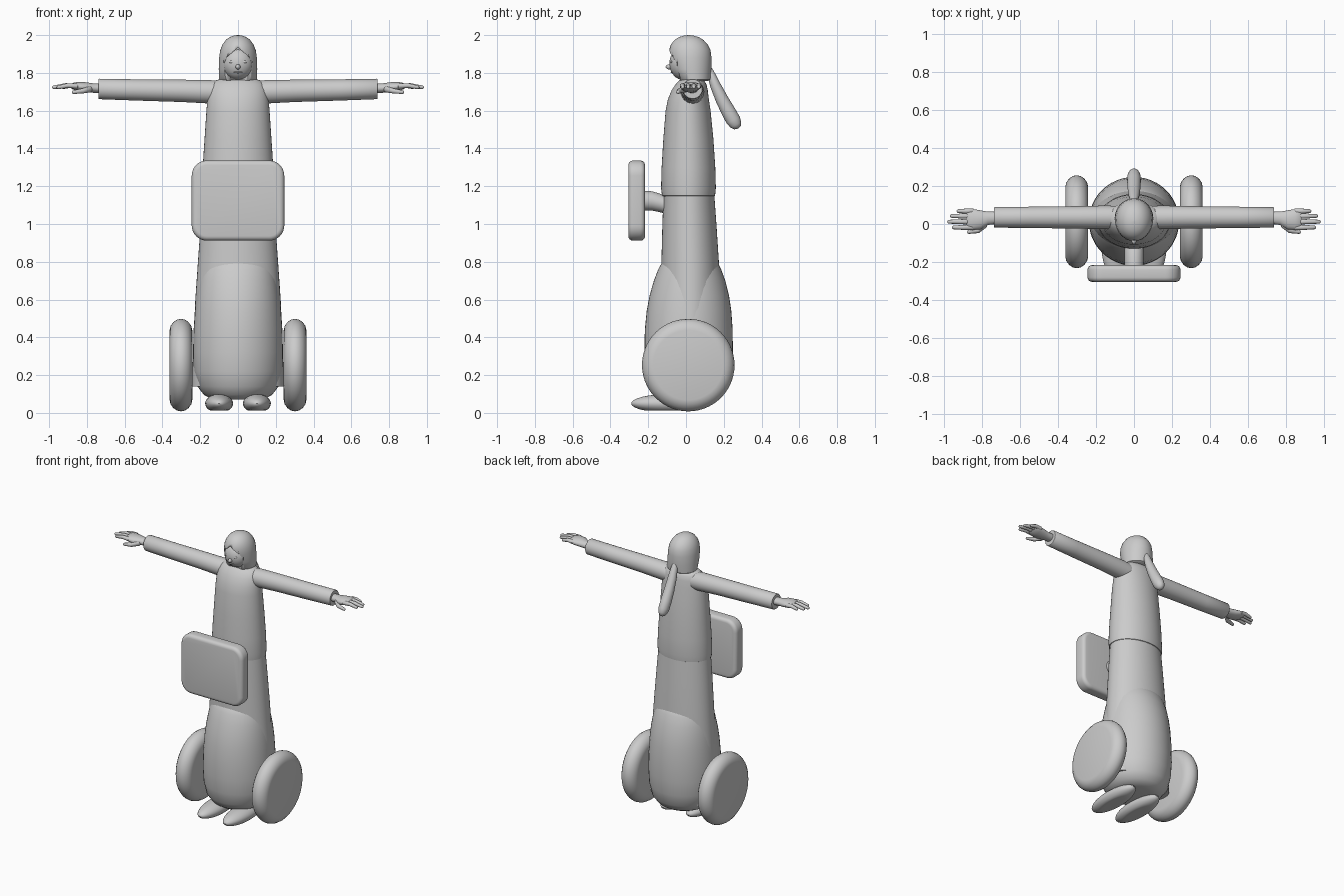
import bpy, bmesh, math
from mathutils import Vector

grey = bpy.data.materials.new("plain_grey")
grey.diffuse_color = (0.6, 0.6, 0.6, 1)


def finish(name, bm, angle=40):
    bmesh.ops.recalc_face_normals(bm, faces=bm.faces)
    me = bpy.data.meshes.new(name)
    bm.to_mesh(me)
    bm.free()
    me.materials.append(grey)
    ob = bpy.data.objects.new(name, me)
    bpy.context.collection.objects.link(ob)
    bpy.ops.object.select_all(action='DESELECT')
    ob.select_set(True)
    bpy.context.view_layer.objects.active = ob
    bpy.ops.object.shade_smooth_by_angle(angle=math.radians(angle))
    return ob


def loft(name, rings, u, v, seg=40):
    """Skin of ellipses; each ring is (centre, radius along u, radius along v)."""
    bm = bmesh.new()
    u, v = Vector(u), Vector(v)
    loops = []
    for c, ru, rv in rings:
        loops.append([bm.verts.new(Vector(c) + u * ru * math.cos(a) + v * rv * math.sin(a))
                      for a in (math.tau * i / seg for i in range(seg))])
    for p, q in zip(loops, loops[1:]):
        for i in range(seg):
            j = (i + 1) % seg
            bm.faces.new((p[i], p[j], q[j], q[i]))
    bm.faces.new(loops[0])
    bm.faces.new(loops[-1])
    return finish(name, bm)


def stack(name, rows, seg=48):
    """Vertical loft from rows of (z, half width, y front, y back)."""
    return loft(name, [((0, (f + b) / 2, z), w, (b - f) / 2) for z, w, f, b in rows],
                (1, 0, 0), (0, 1, 0), seg)


def ellipsoid(name, centre, radii, seg=32):
    bm = bmesh.new()
    bmesh.ops.create_uvsphere(bm, u_segments=seg, v_segments=seg // 2, radius=1)
    for w in bm.verts:
        w.co = Vector(centre) + Vector([a * r for a, r in zip(w.co, radii)])
    return finish(name, bm)


def tube(name, points, radii, seg=10):
    """Rounded limb along a mostly sideways path."""
    pts = [Vector(p) for p in points]
    d0, d1 = (pts[0] - pts[1]).normalized(), (pts[-1] - pts[-2]).normalized()
    rings = [(pts[0] + d0 * radii[0] * 0.7, radii[0] * 0.4, radii[0] * 0.4)]
    rings += [(p, r, r) for p, r in zip(pts, radii)]
    rings += [(pts[-1] + d1 * radii[-1] * k, radii[-1] * s, radii[-1] * s)
              for k, s in ((0.5, 0.85), (0.85, 0.5), (1, 0.1))]
    u = d1.cross(Vector((0, 0, 1))).normalized()
    return loft(name, rings, u, u.cross(d1), seg)


# Rounded wide base
stack("base", [(0.07, 0.10, -0.10, 0.12), (0.075, 0.14, -0.135, 0.155), (0.095, 0.18, -0.165, 0.19),
               (0.14, 0.215, -0.195, 0.222), (0.22, 0.233, -0.213, 0.24), (0.32, 0.238, -0.22, 0.248),
               (0.44, 0.235, -0.218, 0.247), (0.54, 0.228, -0.208, 0.24), (0.62, 0.22, -0.193, 0.228),
               (0.70, 0.208, -0.17, 0.208), (0.76, 0.195, -0.147, 0.186), (0.80, 0.18, -0.125, 0.165),
               (0.83, 0.14, -0.09, 0.13)])

# Long skirt and the tunic over it
stack("skirt", [(0.14, 0.244, -0.13, 0.18), (0.40, 0.235, -0.135, 0.185), (0.60, 0.226, -0.134, 0.183),
                (0.80, 0.212, -0.13, 0.174), (1.0, 0.198, -0.125, 0.161), (1.18, 0.184, -0.118, 0.148)])
stack("tunic", [(1.145, 0.180, -0.115, 0.145), (1.15, 0.19, -0.127, 0.154), (1.19, 0.192, -0.132, 0.158),
                (1.30, 0.187, -0.129, 0.155), (1.45, 0.177, -0.12, 0.145), (1.60, 0.167, -0.108, 0.130),
                (1.66, 0.162, -0.096, 0.121), (1.71, 0.155, -0.075, 0.115), (1.74, 0.142, -0.055, 0.108),
                (1.76, 0.12, -0.035, 0.095), (1.77, 0.08, -0.02, 0.07)])
stack("neck", [(1.70, 0.05, -0.03, 0.07), (1.82, 0.045, -0.03, 0.06)], 24)

for s, side in ((-1, "left"), (1, "right")):
    # Wheels with a rounded rim
    prof = [(-0.06, 0.185), (-0.055, 0.207), (-0.04, 0.228), (-0.02, 0.241), (0, 0.245),
            (0.02, 0.241), (0.04, 0.228), (0.055, 0.207), (0.06, 0.185)]
    loft(side + "_wheel", [((s * 0.302 + x, 0.012, 0.253), r, r) for x, r in prof],
         (0, 1, 0), (0, 0, 1), 56)

    # Flat-soled feet
    foot = ellipsoid(side + "_foot", (s * 0.1, -0.085, 0.05), (0.074, 0.205, 0.05))
    for w in foot.data.vertices:
        w.co.z = max(w.co.z, 0.012)

    # Sleeves
    loft(side + "_sleeve", [((s * x, 0.035, z), r, r) for x, z, r in
                            ((0.08, 1.695, 0.06), (0.15, 1.70, 0.062), (0.3, 1.705, 0.059),
                             (0.55, 1.71, 0.056), (0.735, 1.715, 0.054), (0.739, 1.715, 0.051))],
         (0, 1, 0), (0, 0, 1), 32)

    # Hands: palm, four fingers and a thumb
    loft(side + "_palm", [((s * x, y, z), ry, rz) for x, y, z, ry, rz in
                          ((0.72, 0.033, 1.718, 0.032, 0.026), (0.77, 0.03, 1.72, 0.035, 0.025),
                           (0.81, 0.022, 1.724, 0.05, 0.027), (0.85, 0.024, 1.728, 0.055, 0.024),
                           (0.875, 0.026, 1.73, 0.052, 0.017), (0.885, 0.026, 1.73, 0.04, 0.009))],
         (0, 1, 0), (0, 0, 1), 24)
    for n, y, tip in (("index", -0.018, 0.95), ("middle", 0.012, 0.975),
                      ("ring", 0.042, 0.96), ("little", 0.068, 0.925)):
        tube(f"{side}_{n}_finger", [(s * 0.85, y, 1.73), (s * (0.85 + tip) / 2, y, 1.733),
                                    (s * tip, y, 1.724)], (0.015, 0.013, 0.010))
    tube(side + "_thumb", [(s * 0.78, 0.0, 1.715), (s * 0.82, -0.034, 1.705),
                           (s * 0.87, -0.042, 1.698)], (0.018, 0.014, 0.010))

# Tablet with rounded corners, held by a curved stem
bm = bmesh.new()
outline = []
for cx, cz, a0 in ((1, 1, 0), (-1, 1, 90), (-1, -1, 180), (1, -1, 270)):
    for k in range(9):
        a = math.radians(a0 + k * 11.25)
        outline.append(bm.verts.new((cx * 0.165 + 0.08 * math.cos(a), -0.305,
                                     1.124 + cz * 0.132 + 0.08 * math.sin(a))))
face = bm.faces.new(outline)
new = bmesh.ops.extrude_face_region(bm, geom=[face])["geom"]
bmesh.ops.translate(bm, verts=[g for g in new if isinstance(g, bmesh.types.BMVert)], vec=(0, 0.088, 0))
rim = [e for e in bm.edges if abs(e.verts[0].co.y - e.verts[1].co.y) < 1e-5]
bmesh.ops.bevel(bm, geom=rim, offset=0.024, segments=4, profile=0.5, affect='EDGES')
finish("tablet", bm)
loft("stem", [((0, y, z), 0.05, r) for y, z, r in
              ((-0.23, 1.125, 0.052), (-0.18, 1.122, 0.051), (-0.14, 1.112, 0.049), (-0.07, 1.09, 0.046))],
     (1, 0, 0), (0, 0, 1), 28)

# Face
ellipsoid("face", (0, -0.012, 1.85), (0.082, 0.076, 0.088))
ellipsoid("nose", (0, -0.086, 1.832), (0.013, 0.022, 0.014), 16)
ellipsoid("mouth", (0, -0.073, 1.803), (0.024, 0.008, 0.005), 16)
for s, side in ((-1, "left"), (1, "right")):
    ellipsoid(side + "_eye", (s * 0.033, -0.077, 1.858), (0.015, 0.006, 0.007), 16)

# Hair cap with a pointed opening cut for the face
hair = stack("hair", [(1.758, 0.092, -0.04, 0.118), (1.765, 0.1, -0.05, 0.13), (1.82, 0.102, -0.075, 0.135),
                      (1.88, 0.1, -0.09, 0.135), (1.92, 0.094, -0.09, 0.13), (1.95, 0.082, -0.08, 0.115),
                      (1.975, 0.064, -0.06, 0.092), (1.99, 0.043, -0.036, 0.066),
                      (1.997, 0.022, -0.012, 0.04), (2.0, 0.005, 0.01, 0.02)])
bm = bmesh.new()
opening = [(-0.05, 1.70), (0.05, 1.70), (0.068, 1.78), (0.074, 1.85), (0.058, 1.885), (0.03, 1.908),
           (0, 1.935), (-0.03, 1.908), (-0.058, 1.885), (-0.074, 1.85), (-0.068, 1.78)]
front = [bm.verts.new((x, -0.2, z)) for x, z in opening]
back = [bm.verts.new((x, -0.03 - (z - 1.76) * 0.15, z)) for x, z in opening]
bm.faces.new(front)
for i in range(len(opening)):
    j = (i + 1) % len(opening)
    bm.faces.new((front[i], front[j], back[j], back[i]))
bm.faces.new(back)
bmesh.ops.triangulate(bm, faces=bm.faces)
cutter = finish("face_opening_cutter", bm)
cutter.hide_render = True
cutter.hide_set(True)
cut = hair.modifiers.new("face_opening", 'BOOLEAN')
cut.operation, cut.object, cut.solver = 'DIFFERENCE', cutter, 'EXACT'
bpy.context.view_layer.objects.active = hair
bpy.ops.object.modifier_apply(modifier=cut.name)
bpy.data.objects.remove(cutter)

# Ponytail swinging out behind
loft("ponytail", [((0, y, z), a, b) for y, z, a, b in
                  ((0.12, 1.83, 0.012, 0.012), (0.13, 1.80, 0.022, 0.02), (0.155, 1.735, 0.03, 0.028),
                   (0.19, 1.66, 0.034, 0.034), (0.225, 1.595, 0.036, 0.038), (0.25, 1.55, 0.035, 0.039),
                   (0.264, 1.525, 0.029, 0.032), (0.272, 1.51, 0.018, 0.02), (0.275, 1.505, 0.005, 0.005))],
     (1, 0, 0), (0, 0.89, 0.45), 28)
